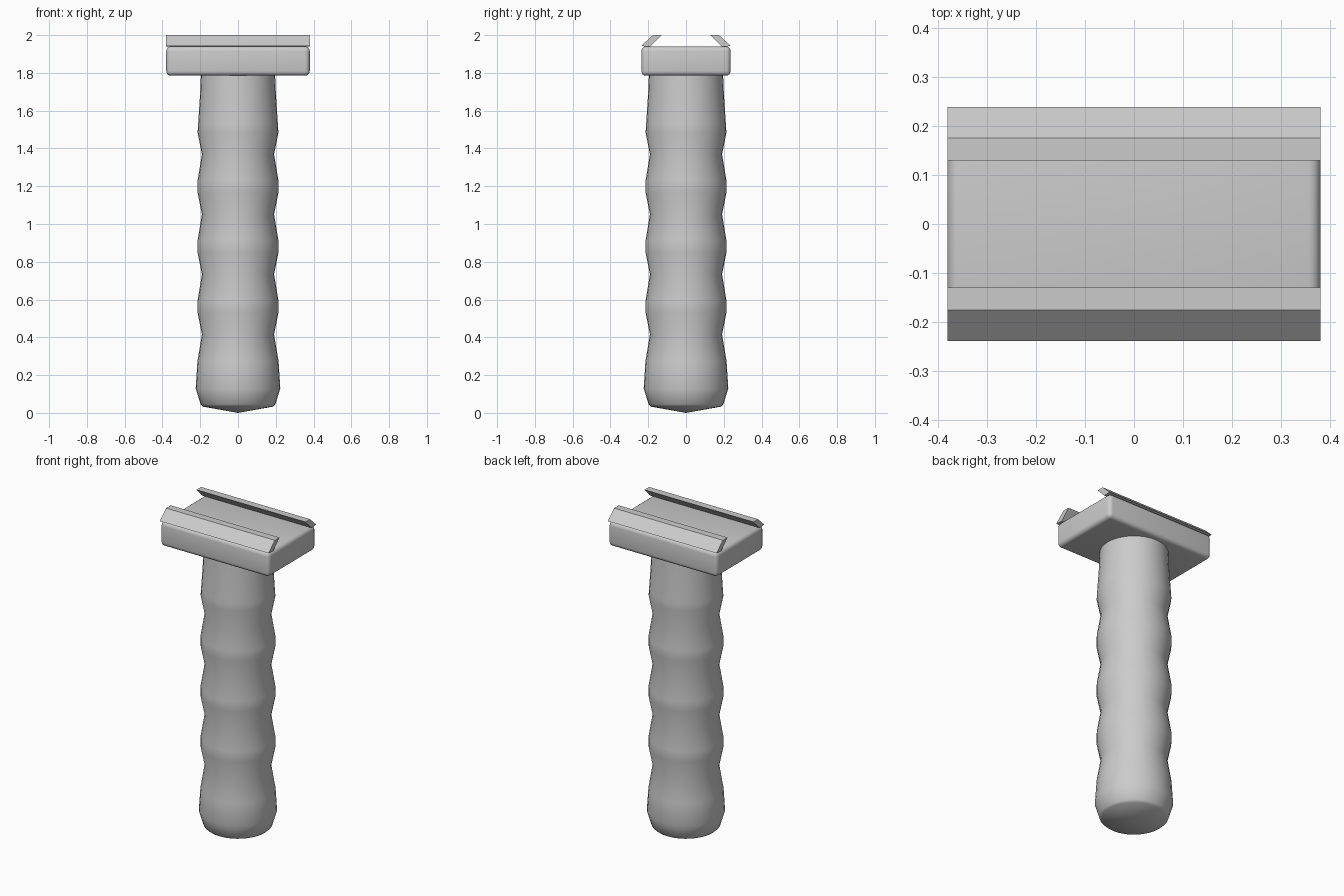
import bpy, bmesh, math

if "Cube" in bpy.data.objects:
    bpy.data.objects.remove(bpy.data.objects["Cube"])


def make_object(name, bm, angle=None):
    bmesh.ops.recalc_face_normals(bm, faces=bm.faces)
    mesh = bpy.data.meshes.new(name)
    bm.to_mesh(mesh)
    bm.free()
    obj = bpy.data.objects.new(name, mesh)
    bpy.context.collection.objects.link(obj)
    if angle:
        bpy.ops.object.select_all(action='DESELECT')
        obj.select_set(True)
        bpy.context.view_layer.objects.active = obj
        bpy.ops.object.shade_smooth_by_angle(angle=math.radians(angle))
    return obj


# Handle: lathed profile (radius, z) with repeated finger swells
profile = [(0, 0), (0.185, 0.033), (0.198, 0.045), (0.224, 0.13), (0.215, 0.27)]
for i in range(4):
    z = 0.415 + 0.318 * i
    profile += [(0.191, z), (0.214, z + 0.115), (0.214, z + 0.18)]
profile[-1] = (0.211, 1.53)
profile += [(0.2, 1.7), (0.196, 1.80), (0, 1.80)]
bm = bmesh.new()
verts = [bm.verts.new((r, 0, z)) for r, z in profile]
edges = [bm.edges.new(pair) for pair in zip(verts, verts[1:])]
bmesh.ops.spin(bm, geom=verts + edges, axis=(0, 0, 1), cent=(0, 0, 0),
               angle=math.tau, steps=32, use_merge=True)
bmesh.ops.remove_doubles(bm, verts=bm.verts, dist=0.0005)
make_object("handle", bm, 50)

# Mounting block: rounded slab
bm = bmesh.new()
bmesh.ops.create_cube(bm, size=1)
for v in bm.verts:
    v.co.x *= 0.76
    v.co.y *= 0.472
    v.co.z = v.co.z * 0.155 + 1.8625
bmesh.ops.bevel(bm, geom=bm.edges[:], offset=0.025, segments=4,
                profile=0.5, affect='EDGES')
make_object("mounting_block", bm, 40)

# Clamp lips: slanted strips leaning inward over the block
section = [(0.238, 1.942), (0.175, 2.0), (0.129, 2.0), (0.19, 1.939)]
for side, name in ((-1, "front_lip"), (1, "back_lip")):
    bm = bmesh.new()
    face = bm.faces.new([bm.verts.new((-0.38, side * y, z)) for y, z in section])
    ext = bmesh.ops.extrude_face_region(bm, geom=[face], use_keep_orig=True)
    moved = [g for g in ext["geom"] if isinstance(g, bmesh.types.BMVert)]
    bmesh.ops.translate(bm, verts=moved, vec=(0.76, 0, 0))
    make_object(name, bm)
